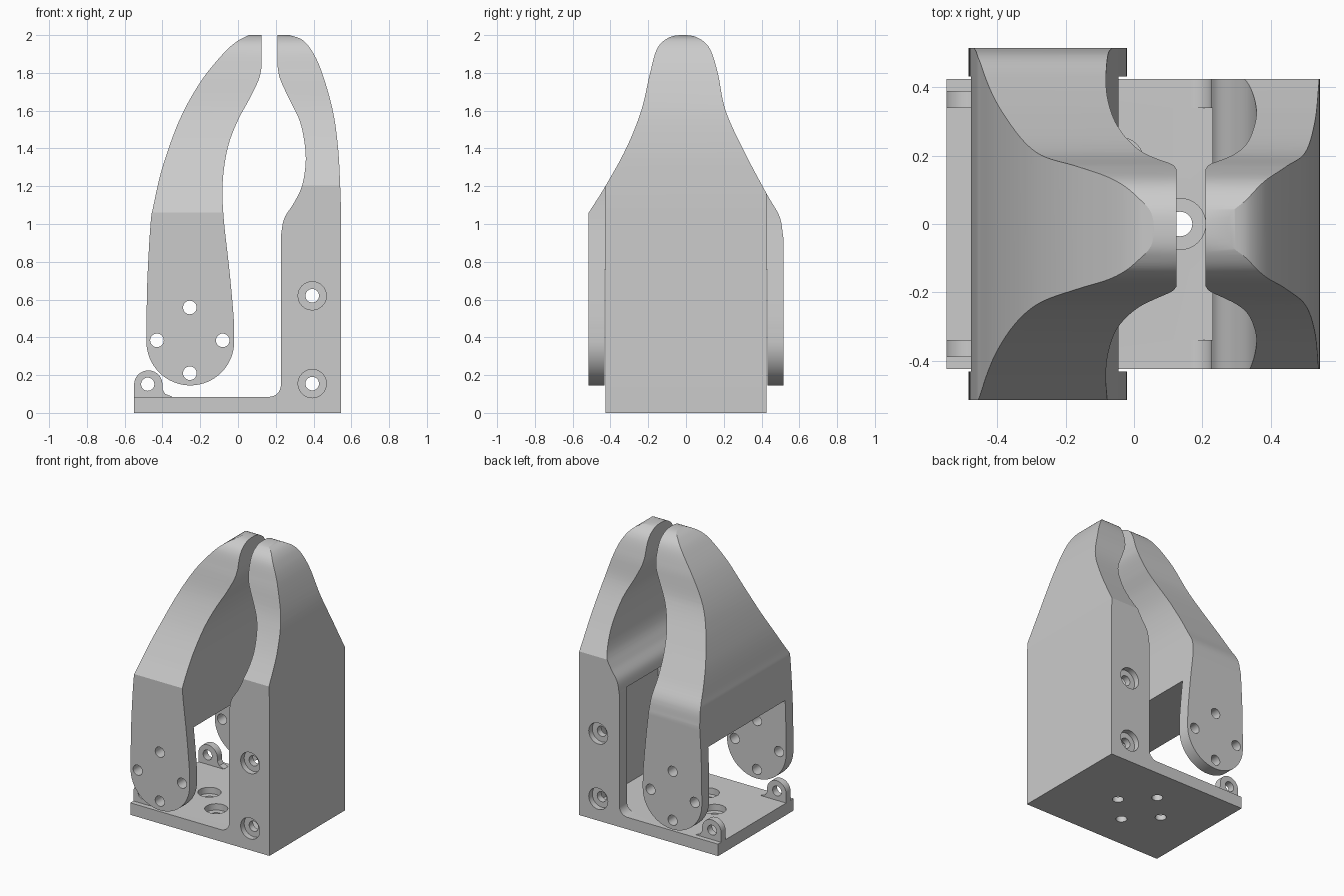
import bpy, bmesh
from math import sin, cos, pi
from mathutils import Vector

if "Cube" in bpy.data.objects:
    bpy.data.objects.remove(bpy.data.objects["Cube"])


def spline(pts, n=8):
    """Smooth Catmull-Rom curve through 2D points."""
    p = [Vector(q) for q in pts]
    p = [2 * p[0] - p[1]] + p + [2 * p[-1] - p[-2]]
    out = []
    for i in range(1, len(p) - 2):
        a, b, c, d = p[i - 1:i + 3]
        for k in range(n):
            t = k / n
            out.append(tuple(0.5 * (2 * b + (c - a) * t + (2 * a - 5 * b + 4 * c - d) * t * t
                                    + (3 * b - a - 3 * c + d) * t ** 3)))
    return out + [tuple(p[-2])]


def arc(cx, cz, r, a0, a1, n=16):
    return [(cx + r * cos(a0 + (a1 - a0) * i / n), cz + r * sin(a0 + (a1 - a0) * i / n))
            for i in range(n + 1)]


def prism(name, pts, lo, hi, axis):
    """Extrude a 2D outline along x, y or z."""
    place = {'x': lambda u, v, w: (w, u, v), 'y': lambda u, v, w: (u, w, v),
             'z': lambda u, v, w: (u, v, w)}[axis]
    bm = bmesh.new()
    a = [bm.verts.new(place(u, v, lo)) for u, v in pts]
    b = [bm.verts.new(place(u, v, hi)) for u, v in pts]
    bm.faces.new(a)
    bm.faces.new(b[::-1])
    for i in range(len(pts)):
        j = (i + 1) % len(pts)
        bm.faces.new((a[i], b[i], b[j], a[j]))
    bmesh.ops.recalc_face_normals(bm, faces=bm.faces)
    me = bpy.data.meshes.new(name)
    bm.to_mesh(me)
    bm.free()
    ob = bpy.data.objects.new(name, me)
    bpy.context.collection.objects.link(ob)
    return ob


def boolean(ob, tool, op='DIFFERENCE'):
    m = ob.modifiers.new('bool', 'BOOLEAN')
    m.operation, m.solver, m.object = op, 'EXACT', tool
    bpy.context.view_layer.objects.active = ob
    bpy.ops.object.modifier_apply(modifier=m.name)
    bpy.data.objects.remove(tool, do_unlink=True)


def drill(ob, u, v, r, lo, hi, axis):
    boolean(ob, prism('cutter', arc(u, v, r, 0, 2 * pi, 32)[:-1], lo, hi, axis))


def box(x0, x1, y0, y1, z0, z1):
    return prism('cutter', [(x0, y0), (x1, y0), (x1, y1), (x0, y1)], z0, z1, 'z')


# Shared side silhouette of both jaws (y, z)
right_side = [(0.515, 0.93), (0.495, 1.04), (0.427, 1.16), (0.31, 1.38), (0.21, 1.6),
              (0.168, 1.8), (0.125, 1.93), (0.06, 1.987), (-0.015, 2.0)]
left_side = [(-0.09, 1.987), (-0.152, 1.93), (-0.19, 1.8), (-0.237, 1.6), (-0.317, 1.4),
             (-0.427, 1.2), (-0.515, 1.06)]
silhouette = [(0.515, -0.1)] + spline(right_side + left_side) + [(-0.515, -0.1)]

# Fixed jaw with base plate: profile (x, z)
outer = spline([(0.545, 1.08), (0.541, 1.2), (0.53, 1.4), (0.502, 1.6), (0.445, 1.8),
                (0.395, 1.91), (0.34, 1.975), (0.27, 2.001)])
inner = spline([(0.21, 1.83), (0.222, 1.77), (0.262, 1.68), (0.325, 1.55), (0.352, 1.43),
                (0.358, 1.32), (0.338, 1.2), (0.295, 1.11), (0.245, 1.03), (0.227, 0.94)])
fillet = arc(0.165, 0.147, 0.062, 0, -pi / 2, 8)
fixed = prism('fixed_jaw_and_base', [(-0.55, 0), (0.545, 0)] + outer + [(0.21, 2.001)] + inner
              + fillet + [(-0.55, 0.085)], -0.425, 0.425, 'y')
boolean(fixed, prism('cutter', silhouette, -0.7, 0.7, 'x'), 'INTERSECT')

# Motor pocket in the inner face
boolean(fixed, box(0.1, 0.46, -0.34, 0.34, 0.085, 0.96))

# Hinge ears on the base edge
ear = ([(-0.55, 0.03), (-0.35, 0.03), (-0.35, 0.087)]
       + [(-0.385, 0.1), (-0.4, 0.125)] + arc(-0.475, 0.15, 0.075, 0, pi, 20))
for y0, y1 in ((0.34, 0.39), (-0.39, -0.34)):
    boolean(fixed, prism('ear', ear, y0, y1, 'y'), 'UNION')
drill(fixed, -0.478, 0.152, 0.035, -0.6, 0.6, 'y')

# Counterbored screw holes through the pocket walls
for z in (0.155, 0.62):
    drill(fixed, 0.393, z, 0.036, -0.6, 0.6, 'y')
    drill(fixed, 0.393, z, 0.075, -0.6, -0.385, 'y')
    drill(fixed, 0.393, z, 0.075, 0.385, 0.6, 'y')

# Counterbored mounting holes in the base plate
for k in range(4):
    x, y = -0.045 + 0.18 * cos(k * pi / 2), 0.18 * sin(k * pi / 2)
    drill(fixed, x, y, 0.036, -0.1, 0.2, 'z')
    drill(fixed, x, y, 0.075, 0.04, 0.2, 'z')

# Moving jaw: profile (x, z)
outer = spline([(-0.485, 0.42), (-0.48, 0.7), (-0.463, 1.0), (-0.447, 1.1), (-0.4, 1.3),
                (-0.31, 1.55), (-0.2, 1.75), (-0.08, 1.9), (-0.005, 1.967), (0.06, 2.001)])
inner = spline([(0.125, 1.83), (0.11, 1.765), (0.065, 1.67), (0.0, 1.55), (-0.05, 1.42),
                (-0.076, 1.28), (-0.082, 1.15), (-0.073, 1.0), (-0.045, 0.75),
                (-0.024, 0.52), (-0.02, 0.42)])
moving = prism('moving_jaw', outer + [(0.125, 2.001)] + inner
               + arc(-0.2525, 0.378, 0.2325, 0, -pi, 32), -0.6, 0.6, 'y')
boolean(moving, prism('cutter', silhouette, -0.7, 0.7, 'x'), 'INTERSECT')

# Gap between the two pivot flanges
boolean(moving, box(-0.8, 0.3, -0.432, 0.432, 0.0, 0.76))

# Ring of four screw holes in each flange
for k in range(4):
    drill(moving, -0.255 + 0.174 * cos(k * pi / 2), 0.384 + 0.174 * sin(k * pi / 2),
          0.036, -0.7, 0.7, 'y')

for ob in (fixed, moving):
    bpy.ops.object.select_all(action='DESELECT')
    ob.select_set(True)
    bpy.context.view_layer.objects.active = ob
    bpy.ops.object.shade_smooth_by_angle(angle=0.4)
